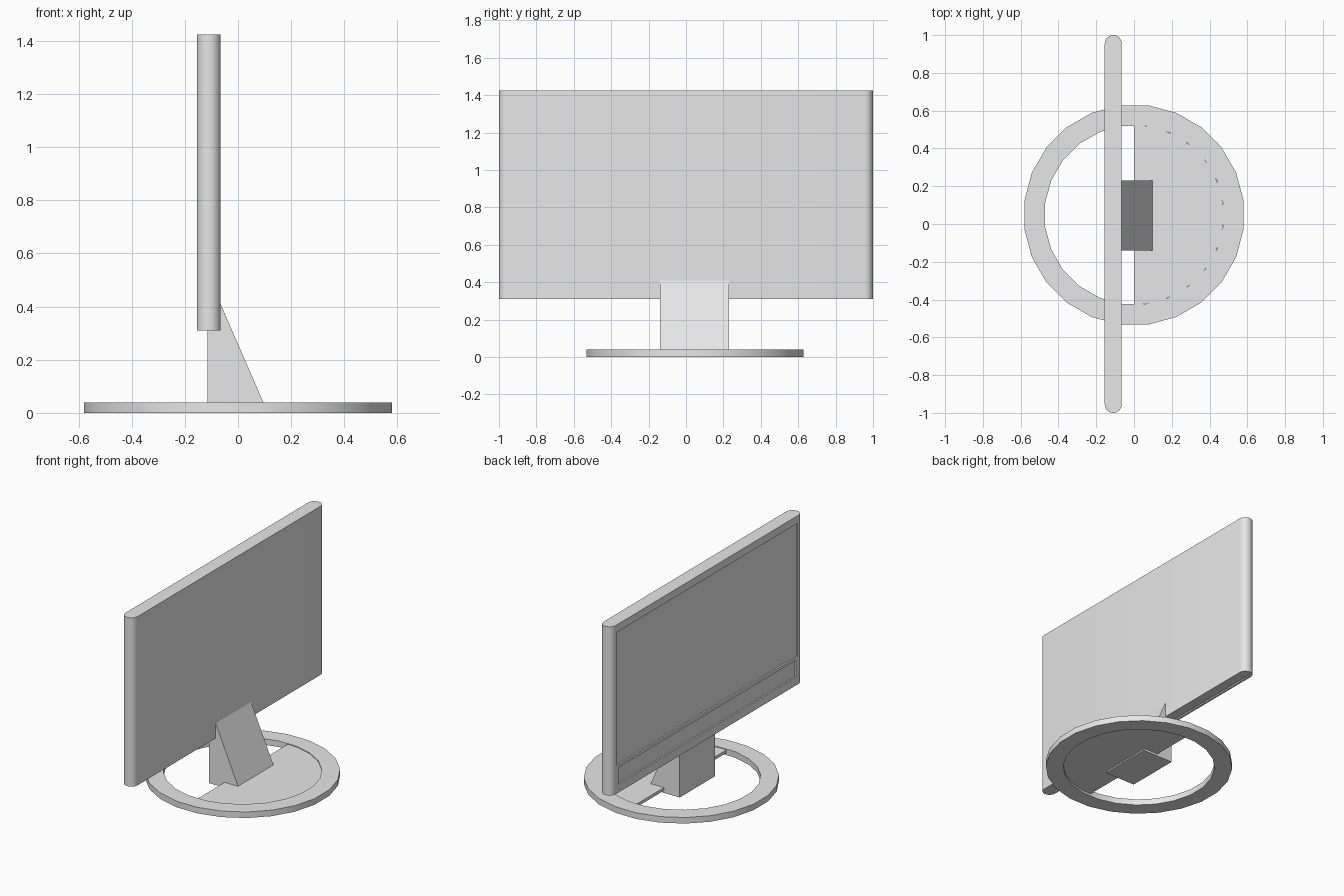
import bpy
import bmesh
import math
from mathutils import Vector

cube = bpy.data.objects.get("Cube")
if cube:
    bpy.data.objects.remove(cube, do_unlink=True)

grey = bpy.data.materials.new("light grey plastic")
grey.use_nodes = True
grey.diffuse_color = (0.8, 0.8, 0.8, 1)
grey.node_tree.nodes["Principled BSDF"].inputs["Base Color"].default_value = (0.8, 0.8, 0.8, 1)


def extrude(name, outline, direction):
    """Make a solid by pushing a flat outline along a direction."""
    bm = bmesh.new()
    face = bm.faces.new([bm.verts.new(p) for p in outline])
    moved = bmesh.ops.extrude_face_region(bm, geom=[face])["geom"]
    verts = [g for g in moved if isinstance(g, bmesh.types.BMVert)]
    bmesh.ops.translate(bm, verts=verts, vec=Vector(direction))
    bmesh.ops.recalc_face_normals(bm, faces=bm.faces)
    mesh = bpy.data.meshes.new(name)
    bm.to_mesh(mesh)
    bm.free()
    obj = bpy.data.objects.new(name, mesh)
    bpy.context.collection.objects.link(obj)
    mesh.materials.append(grey)
    return obj


def box(name, x0, x1, y0, y1, z0, z1):
    outline = [(x0, y0, z0), (x1, y0, z0), (x1, y1, z0), (x0, y1, z0)]
    return extrude(name, outline, (0, 0, z1 - z0))


def activate(obj):
    bpy.ops.object.select_all(action="DESELECT")
    obj.select_set(True)
    bpy.context.view_layer.objects.active = obj


def cut(obj, cutter):
    activate(obj)
    mod = obj.modifiers.new("cut", "BOOLEAN")
    mod.operation = "DIFFERENCE"
    mod.solver = "EXACT"
    mod.object = cutter
    bpy.ops.object.modifier_apply(modifier=mod.name)
    bpy.data.objects.remove(cutter, do_unlink=True)


def smooth(obj):
    activate(obj)
    bpy.ops.object.shade_smooth_by_angle(angle=math.radians(35))


def circle(radius, z, start=0, end=math.tau, sides=24):
    """Points of a many-sided circle around the base centre."""
    count = round(sides * (end - start) / math.tau)
    closed = end - start >= math.tau
    angles = [start + math.tau * (i + (0.5 if closed else 0)) / sides
              for i in range(count if closed else count + 1)]
    return [(radius * math.cos(a), BASE_Y + radius * math.sin(a), z) for a in angles]


BASE_Y = 0.048
SCREEN_X = -0.11
HALF_DEPTH = 0.045

# Screen body: a thin slab with half-round side edges
outline = []
for side in (1, -1):
    for i in range(13):
        a = math.pi * i / 12
        outline.append((SCREEN_X + side * HALF_DEPTH * math.cos(a),
                        side * (1 - HALF_DEPTH + HALF_DEPTH * math.sin(a)), 0.31))
screen = extrude("screen_body", outline, (0, 0, 1.115))

# Recessed display and lower strip, and the groove under the front bezel
face_x = SCREEN_X - HALF_DEPTH
cut(screen, box("display_cutter", face_x - 0.05, face_x + 0.01, -0.945, 0.945, 0.495, 1.375))
cut(screen, box("strip_cutter", face_x - 0.05, face_x + 0.01, -0.925, 0.925, 0.365, 0.475))
cut(screen, box("groove_cutter", face_x + 0.014, face_x + 0.024, -0.95, 0.95, 0.25, 0.325))
smooth(screen)

# Base ring
ring = extrude("base_ring", circle(0.585, 0), (0, 0, 0.04))
cut(ring, extrude("ring_cutter", circle(0.475, -0.1), (0, 0, 0.3)))
smooth(ring)

# Half-round plate filling the rear of the ring
extrude("base_plate", circle(0.477, 0.015, -math.pi / 2, math.pi / 2), (0, 0, 0.02))

# Sloping wedge stand that carries the screen
wedge = [(-0.115, 0), (0.113, 0), (-0.068, 0.415), (-0.115, 0.415)]
extrude("stand_wedge", [(x, -0.14, z) for x, z in wedge], (0, 0.37, 0))
